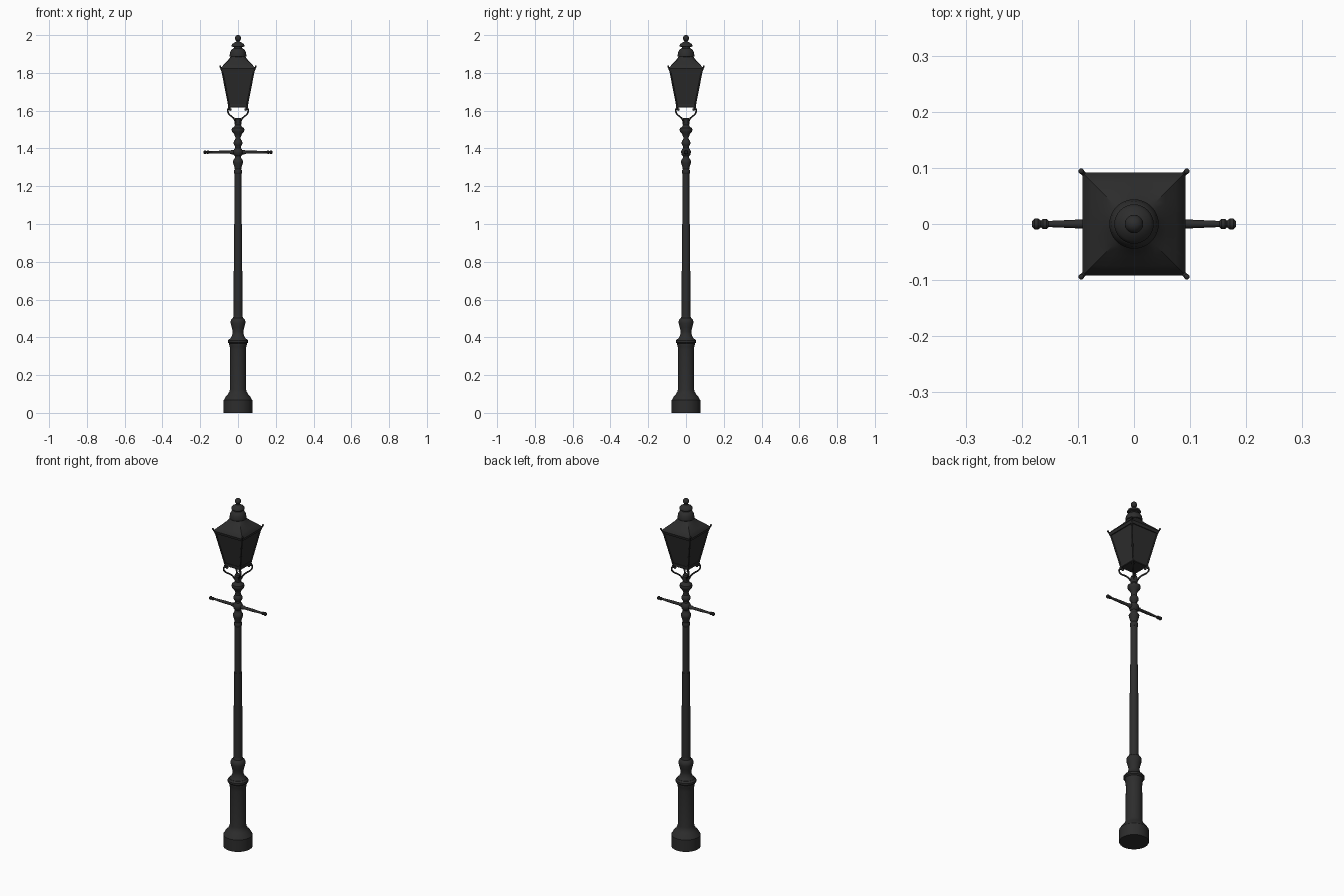
import bpy, bmesh, math
from mathutils import Vector

cube = bpy.data.objects.get("Cube")
if cube:
    bpy.data.objects.remove(cube, do_unlink=True)

iron = bpy.data.materials.new("black iron")
iron.use_nodes = True
colour = (0.026, 0.026, 0.026, 1)
iron.diffuse_color = colour
iron.node_tree.nodes["Principled BSDF"].inputs["Base Color"].default_value = colour


def finish(obj, angle=35):
    obj.data.materials.append(iron)
    bpy.ops.object.select_all(action='DESELECT')
    obj.select_set(True)
    bpy.context.view_layer.objects.active = obj
    bpy.ops.object.shade_smooth_by_angle(angle=math.radians(angle))
    return obj


def loft(name, rings):
    """Skin a list of equal-length point rings and cap both ends."""
    bm = bmesh.new()
    loops = [[bm.verts.new(p) for p in ring] for ring in rings]
    n = len(loops[0])
    for a, b in zip(loops, loops[1:]):
        for i in range(n):
            j = (i + 1) % n
            bm.faces.new((a[i], a[j], b[j], b[i]))
    bm.faces.new(loops[0][::-1])
    bm.faces.new(loops[-1])
    bmesh.ops.recalc_face_normals(bm, faces=bm.faces)
    mesh = bpy.data.meshes.new(name)
    bm.to_mesh(mesh)
    bm.free()
    obj = bpy.data.objects.new(name, mesh)
    bpy.context.collection.objects.link(obj)
    return finish(obj)


def ring(r, z, square=0.0, n=32):
    """Ring of points, blended from a circle (0) to a square (1)."""
    pts = []
    for i in range(n):
        a = math.tau * (i + 0.5 * (n == 4)) / n
        c, s = math.cos(a), math.sin(a)
        k = r * (1 - square + square / max(abs(c), abs(s)))
        pts.append(Vector((c * k, s * k, z)))
    return pts


def lathe(name, profile, n=32):
    return loft(name, [ring(r, z, 0, n) for r, z in profile])


def square_loft(name, profile):
    return loft(name, [ring(r, z, 1, 4) for r, z in profile])


def ball(name, r, loc):
    bpy.ops.mesh.primitive_uv_sphere_add(segments=16, ring_count=10, radius=r, location=loc)
    obj = bpy.context.object
    obj.name = name
    return finish(obj, 60)


def tube(name, points, r, smooth=False):
    curve = bpy.data.curves.new(name, 'CURVE')
    curve.dimensions = '3D'
    curve.bevel_depth = r
    curve.bevel_resolution = 2
    curve.use_fill_caps = True
    curve.resolution_u = 6
    spline = curve.splines.new('BEZIER' if smooth else 'POLY')
    if smooth:
        spline.bezier_points.add(len(points) - 1)
        for bp, p in zip(spline.bezier_points, points):
            bp.co = p
            bp.handle_left_type = bp.handle_right_type = 'AUTO'
    else:
        spline.points.add(len(points) - 1)
        for sp, p in zip(spline.points, points):
            sp.co = (*p, 1)
    obj = bpy.data.objects.new(name, curve)
    bpy.context.collection.objects.link(obj)
    bpy.ops.object.select_all(action='DESELECT')
    obj.select_set(True)
    bpy.context.view_layer.objects.active = obj
    bpy.ops.object.convert(target='MESH')
    return finish(bpy.context.object, 50)


# Pedestal and the vase above it
lathe("pedestal", [(.076, 0), (.076, .068), (.072, .073), (.066, .085), (.054, .098),
                   (.046, .112), (.043, .125), (.042, .33), (.044, .352), (.047, .36),
                   (.047, .367), (.054, .373), (.054, .383), (.046, .392)])
lathe("vase", [(.046, .39), (.036, .4), (.029, .418), (.028, .43), (.033, .452),
               (.039, .475), (.039, .486), (.034, .497), (.026, .503), (.024, .515)])

# Shaft in stepped sections
lathe("lower_shaft", [(.024, .5), (.0225, .75), (.021, 1.0), (.017, 1.003)])
lathe("upper_shaft", [(.0195, 1.0), (.0175, 1.28)])

# Turned collars below and above the ladder bar
lathe("lower_collar", [(.018, 1.265), (.021, 1.27), (.021, 1.283), (.017, 1.29),
                       (.02, 1.305), (.026, 1.323), (.027, 1.333), (.022, 1.342),
                       (.017, 1.35), (.017, 1.36), (.023, 1.367), (.026, 1.378),
                       (.026, 1.386), (.021, 1.396), (.015, 1.402), (.015, 1.412)])
lathe("upper_collar", [(.015, 1.41), (.022, 1.42), (.024, 1.43), (.021, 1.44),
                       (.015, 1.446), (.014, 1.458), (.02, 1.475), (.031, 1.488),
                       (.034, 1.498), (.032, 1.507), (.021, 1.514), (.016, 1.523),
                       (.019, 1.532), (.019, 1.555), (.014, 1.562)])

# Ladder bar: one turned arm on each side
for side, label in ((1, "left"), (-1, "right")):
    arm = lathe(label + "_ladder_arm",
                [(.011, 0), (.011, .035), (.008, .042), (.008, .095), (.0055, .152),
                 (.009, .156), (.009, .162), (.006, .166), (.01, .171),
                 (.01, .177), (.005, .182)], 16)
    arm.rotation_euler = (0, side * math.pi / 2, 0)
    arm.location.z = 1.38

# Lantern body, rails and floor
square_loft("lantern_panes", [(.046, 1.625), (.085, 1.82)])
square_loft("bottom_rail", [(.047, 1.616), (.05, 1.619), (.051, 1.634), (.046, 1.634)])
square_loft("top_rail", [(.085, 1.808), (.088, 1.808), (.092, 1.823), (.088, 1.829)])

# Roof: square at the eaves, blending to a round neck
loft("roof", [ring(.091, 1.82, 1), ring(.089, 1.828, 1), ring(.075, 1.844, .95),
              ring(.058, 1.862, .75), ring(.046, 1.876, .4), ring(.038, 1.888, 0)])

# Tiered vent and finial
lathe("vent", [(.038, 1.884), (.044, 1.888), (.044, 1.896), (.041, 1.912), (.034, 1.924),
               (.023, 1.93), (.022, 1.936), (.035, 1.94), (.035, 1.945), (.03, 1.953),
               (.018, 1.961), (.009, 1.965), (.007, 1.973)])
ball("finial", .0165, (0, 0, 1.9835))

# Corner posts, horns and the scrolled brackets carrying the lantern
scroll = [(.058, 1.604), (.063, 1.613), (.072, 1.611), (.076, 1.598),
          (.067, 1.581), (.045, 1.568), (.028, 1.555), (.016, 1.535)]
h = math.sqrt(0.5)
for sx, sy, label in ((1, -1, "front_left"), (-1, -1, "front_right"),
                      (1, 1, "back_left"), (-1, 1, "back_right")):
    def corner(d, z):
        return (sx * d, sy * d, z)
    tube(label + "_post", [corner(.047, 1.62), corner(.086, 1.82)], .004)
    tube(label + "_horn", [corner(.084, 1.808), corner(.09, 1.824), corner(.094, 1.834)], .004)
    ball(label + "_horn_tip", .005, corner(.094, 1.835))
    tube(label + "_scroll", [corner(r * h, z) for r, z in scroll], .0045, True)
    ball(label + "_scroll_end", .007, corner(.058 * h, 1.606))
    tube(label + "_foot", [corner(.048, 1.622), corner(.049, 1.606)], .005)
